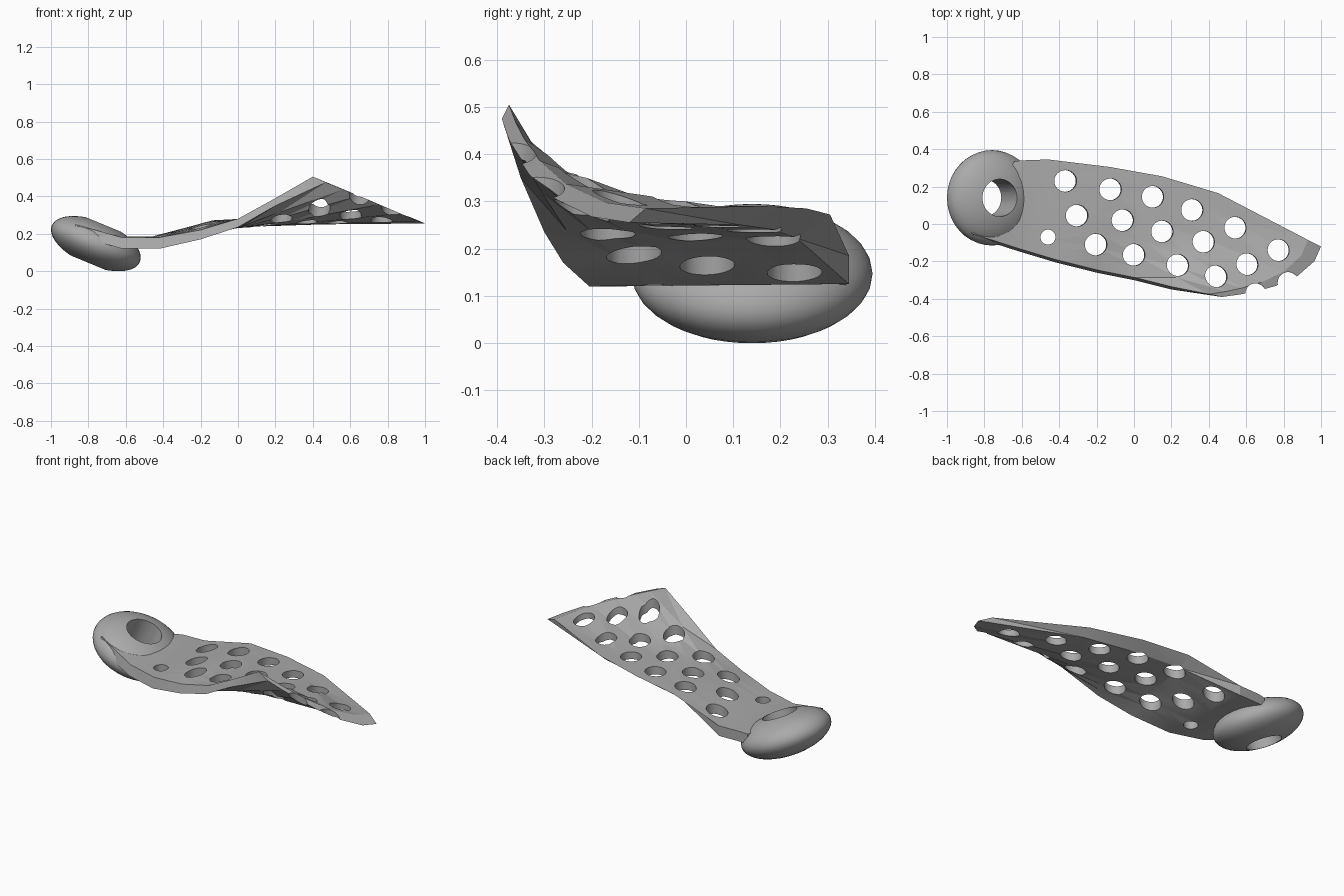
import bpy, bmesh, math
from mathutils import Matrix, Vector

cube = bpy.data.objects.get("Cube")
if cube:
    bpy.data.objects.remove(cube, do_unlink=True)

grey = bpy.data.materials.new("plain grey")
grey.use_nodes = True
colour = (0.4, 0.4, 0.4, 1)
grey.diffuse_color = colour
grey.node_tree.nodes["Principled BSDF"].inputs["Base Color"].default_value = colour


def make_object(name, bm):
    bmesh.ops.recalc_face_normals(bm, faces=bm.faces)
    mesh = bpy.data.meshes.new(name)
    bm.to_mesh(mesh)
    bm.free()
    mesh.materials.append(grey)
    obj = bpy.data.objects.new(name, mesh)
    bpy.context.collection.objects.link(obj)
    return obj


def add_cylinder(bm, centre, radius, depth, tilt, sides=32):
    matrix = Matrix.Translation(centre) @ Matrix.Rotation(tilt, 4, 'Y')
    bmesh.ops.create_cone(bm, cap_ends=True, segments=sides, radius1=radius,
                          radius2=radius, depth=depth, matrix=matrix)


def cut(obj, cutter):
    mod = obj.modifiers.new("cut", 'BOOLEAN')
    mod.operation = 'DIFFERENCE'
    mod.solver = 'EXACT'
    mod.object = cutter
    bpy.context.view_layer.objects.active = obj
    bpy.ops.object.modifier_apply(modifier=mod.name)


def smooth(obj, degrees):
    bpy.ops.object.select_all(action='DESELECT')
    obj.select_set(True)
    bpy.context.view_layer.objects.active = obj
    bpy.ops.object.shade_smooth_by_angle(angle=math.radians(degrees))


# Tilted collar: flattened ball
collar_centre = Vector((-0.76, 0.14, 0.147))
collar_tilt = math.radians(22.5)
bm = bmesh.new()
bmesh.ops.create_uvsphere(
    bm, u_segments=40, v_segments=20, radius=1,
    matrix=Matrix.Translation(collar_centre) @ Matrix.Rotation(collar_tilt, 4, 'Y')
    @ Matrix.Diagonal((0.255, 0.255, 0.12, 1)))
collar = make_object("collar", bm)

# Curled plate: front point, back point, curl power, depth, inset of the lower back edge
stations = [
    ((-.87, -.05, .25), (-.64, .335, .18), 1, .06, 0),
    ((-.62, -.13, .18), (-.6, .34, .185), 1, .06, 0),
    ((-.42, -.19, .18), (-.46, .345, .185), 1, .06, 0),
    ((-.2, -.245, .22), (-.13, .305, .272), 2, .05, .07),
    ((0, -.285, .28), (.15, .255, .285), 4, .045, .07),
    ((.2, -.335, .39), (.45, .165, .29), 4, .04, .05),
    ((.4, -.375, .505), (.93, -.085, .285), 1.8, .03, .035),
]
steps = [0, .1, .2, .35, .55, .8, 1]
bm = bmesh.new()
top, bottom = [], []
for i, (front, back, power, depth, inset) in enumerate(stations):
    last = i == len(stations) - 1
    upper, lower = [], []
    for t in steps:
        p = Vector(front).lerp(Vector(back), t)
        w = (1 - t) ** power
        p.z = front[2] * w + back[2] * (1 - w)
        if last:
            p += Vector((.11, -.04, 0)) * 4 * t * (1 - t)
        offset = Vector((.07 if last else 0, -.015 * (1 - t) - inset * t, -depth))
        upper.append(bm.verts.new(p))
        lower.append(bm.verts.new(p + offset))
    top.append(upper)
    bottom.append(lower)


def skin(rows_a, rows_b):
    for a, b in zip(rows_a, rows_b):
        for j in range(len(a) - 1):
            bm.faces.new((a[j], a[j + 1], b[j + 1], b[j]))


skin(top, top[1:])
skin(bottom, bottom[1:])
skin([top[0], top[-1]], [bottom[0], bottom[-1]])
for side in (0, -1):
    skin([[row[side] for row in top]], [[row[side] for row in bottom]])
bmesh.ops.triangulate(bm, faces=bm.faces)
plate = make_object("curled_plate", bm)

# Three rows of round holes, with the last ones breaking the end edge
holes = [
    (-.36, .23), (-.125, .185), (.1, .145), (.31, .075), (.54, -.02), (.77, -.14),
    (-.3, .045), (-.06, .02), (.15, -.04), (.37, -.095), (.6, -.215),
    (-.2, -.11), (0, -.165), (.23, -.22), (.43, -.28), (.64, -.375), (.82, -.315),
]
bm = bmesh.new()
for x, y in holes:
    add_cylinder(bm, (x, y, .28), .058, .6, math.radians(5))
add_cylinder(bm, (-.46, -.07, .2), .04, .4, 0)
hole_cutter = make_object("hole_cutter", bm)

bm = bmesh.new()
add_cylinder(bm, collar_centre, .1, 1, collar_tilt, 40)
bore_cutter = make_object("bore_cutter", bm)

cut(plate, hole_cutter)
cut(plate, bore_cutter)
cut(collar, bore_cutter)
for helper in (hole_cutter, bore_cutter):
    bpy.data.objects.remove(helper, do_unlink=True)

smooth(collar, 35)
smooth(plate, 20)
